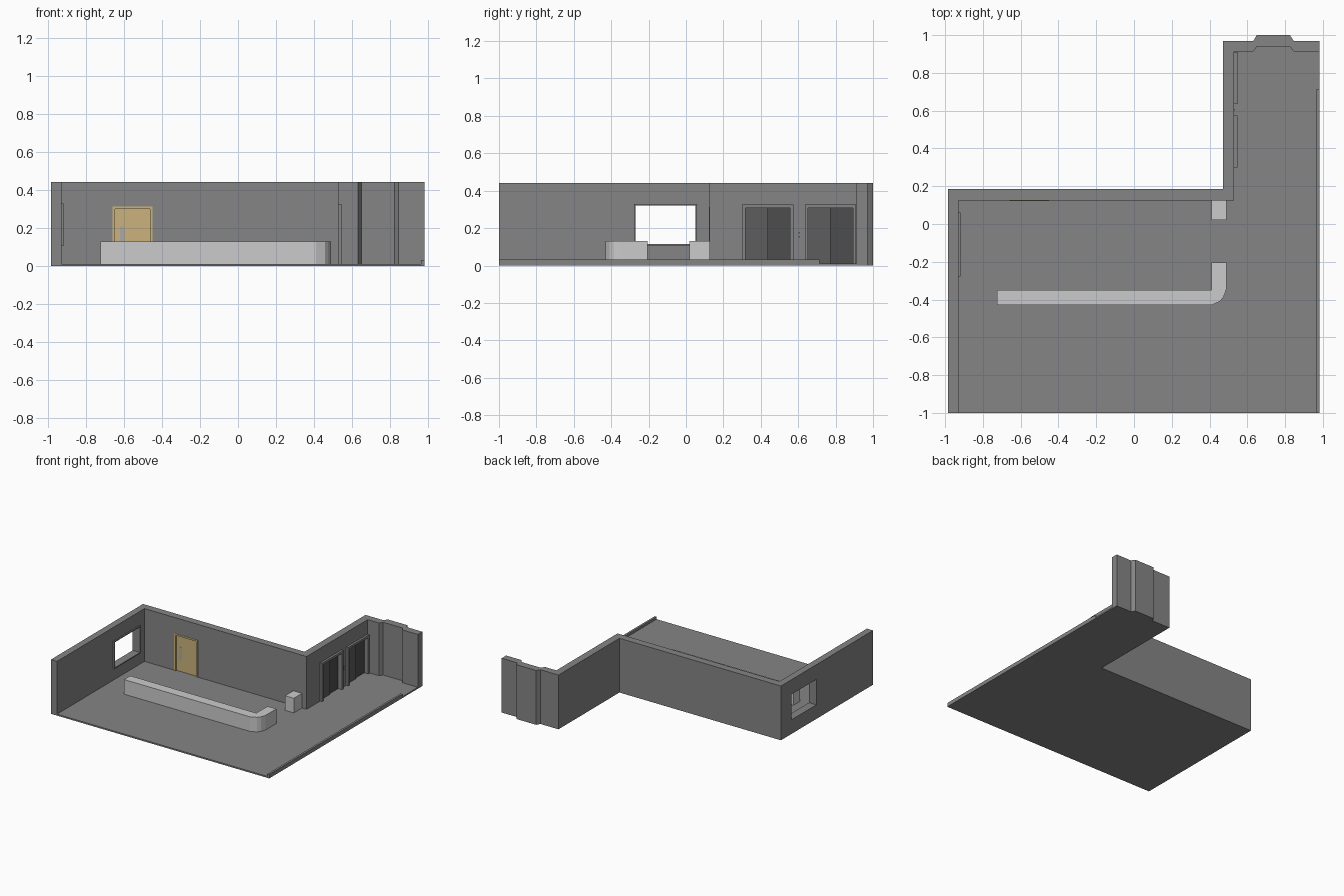
import bpy, bmesh

if "Cube" in bpy.data.objects:
    bpy.data.objects.remove(bpy.data.objects["Cube"])

PLACE = {'z': lambda u, v, h: (u, v, h),
         'x': lambda u, v, h: (h, u, v),
         'y': lambda u, v, h: (u, h, v)}


def material(name, rgb):
    m = bpy.data.materials.new(name)
    m.diffuse_color = (*rgb, 1)
    m.use_nodes = True
    m.node_tree.nodes["Principled BSDF"].inputs["Base Color"].default_value = m.diffuse_color
    return m


room = material("room_grey", (0.235, 0.235, 0.235))
stone = material("counter_grey", (0.62, 0.62, 0.62))
dark = material("dark_metal", (0.075, 0.075, 0.075))
mid_dark = material("lift_metal", (0.11, 0.11, 0.11))
wood = material("wood", (0.60, 0.45, 0.20))
glass = material("glass", (0.40, 0.40, 0.38))


def prism(name, pts, axis, lo, hi, mat=room):
    """Extrude a 2D profile along an axis from lo to hi."""
    bm = bmesh.new()
    a = [bm.verts.new(PLACE[axis](u, v, lo)) for u, v in pts]
    b = [bm.verts.new(PLACE[axis](u, v, hi)) for u, v in pts]
    bm.faces.new(a)
    bm.faces.new(b)
    n = len(pts)
    for i in range(n):
        j = (i + 1) % n
        bm.faces.new((a[i], a[j], b[j], b[i]))
    bmesh.ops.recalc_face_normals(bm, faces=bm.faces)
    me = bpy.data.meshes.new(name)
    bm.to_mesh(me)
    bm.free()
    ob = bpy.data.objects.new(name, me)
    bpy.context.collection.objects.link(ob)
    me.materials.append(mat)
    return ob


def box(name, x0, x1, y0, y1, z0, z1, mat=room):
    return prism(name, [(x0, y0), (x1, y0), (x1, y1), (x0, y1)], 'z', z0, z1, mat)


def door_frame(name, axis, u0, u1, z0, z1, w, lo, hi, mat=room):
    """Inverted U: two jambs and a head in one profile."""
    pts = [(u0, z0), (u0, z1), (u1, z1), (u1, z0),
           (u1 - w, z0), (u1 - w, z1 - w), (u0 + w, z1 - w), (u0 + w, z0)]
    return prism(name, pts, axis, lo, hi, mat)


def cut(target, cutter):
    mod = target.modifiers.new("opening", 'BOOLEAN')
    mod.operation = 'DIFFERENCE'
    mod.solver = 'EXACT'
    mod.object = cutter
    cutter.hide_render = True
    cutter.hide_viewport = True
    cutter.display_type = 'WIRE'


F, H = 0.012, 0.442          # floor top, wall top

# Floor and walls share the same outer outline, including the shallow bay
outer = [(-0.985, -1), (-0.985, 0.185), (0.47, 0.185), (0.47, 0.97), (0.632, 0.97),
         (0.65, 1), (0.825, 1), (0.845, 0.97), (0.982, 0.97)]
inner = [(0.982, 0.912), (0.845, 0.912), (0.825, 0.94), (0.65, 0.94), (0.632, 0.912),
         (0.53, 0.912), (0.53, 0.125), (-0.93, 0.125), (-0.93, -1)]
prism("floor", outer + [(0.982, -1)], 'z', 0, F)
walls = prism("walls", outer + inner, 'z', F, H)

# Low curb along the open right side
box("right_curb", 0.965, 0.982, -1, 0.715, F, 0.032)

# Window opening with a thin raised trim
cut(walls, box("window_cutter", -1.05, -0.88, -0.27, 0.052, 0.115, 0.322))
for nm, y0, y1, z0, z1 in (("bottom", -0.278, 0.06, 0.107, 0.115), ("top", -0.278, 0.06, 0.322, 0.33),
                           ("left", -0.278, -0.27, 0.115, 0.322), ("right", 0.052, 0.06, 0.115, 0.322)):
    box("window_trim_" + nm, -0.93, -0.919, y0, y1, z0, z1)

# Wooden door set back into the rear wall, with a narrow glass pane
cut(walls, box("door_cutter", -0.652, -0.458, 0.05, 0.142, F - 0.005, 0.305))
door_frame("door_frame", 'y', -0.66, -0.45, F, 0.313, 0.013, 0.122, 0.142, wood)
box("door_leaf", -0.647, -0.463, 0.133, 0.142, F, 0.30, wood)
box("door_glass", -0.622, -0.597, 0.132, 0.134, 0.10, 0.21, glass)

# Reception counter with a faceted rounded corner, and its separate end block
prism("counter", [(-0.725, -0.43), (0.41, -0.43), (0.457, -0.408), (0.475, -0.385), (0.489, -0.345),
                  (0.489, -0.205), (0.41, -0.205), (0.41, -0.35), (-0.725, -0.35)], 'z', F, 0.131, stone)
box("counter_end_block", 0.41, 0.489, 0.02, 0.125, F, 0.131, stone)

# Two lifts: raised surround, recessed opening, two sliding panels
for i, (y0, y1) in enumerate(((0.30, 0.575), (0.635, 0.91)), 1):
    w = 0.018
    a, b = y0 + w, y1 - w
    mid = (a + b) / 2
    cut(walls, box(f"lift_cutter_{i}", 0.505, 0.60, a, b, F - 0.005, 0.325 - w))
    door_frame(f"lift_surround_{i}", 'x', y0, y1, F, 0.325, w, 0.53, 0.548)
    box(f"lift_panel_slow_{i}", 0.50, 0.522, a, mid, F, 0.325 - w, mid_dark)
    box(f"lift_panel_fast_{i}", 0.50, 0.513, mid, b, F, 0.325 - w, dark)

# Call buttons between the lifts
for i, z in enumerate((0.155, 0.175)):
    box(f"call_button_{i}", 0.53, 0.532, 0.601, 0.609, z - 0.004, z + 0.004, dark)
